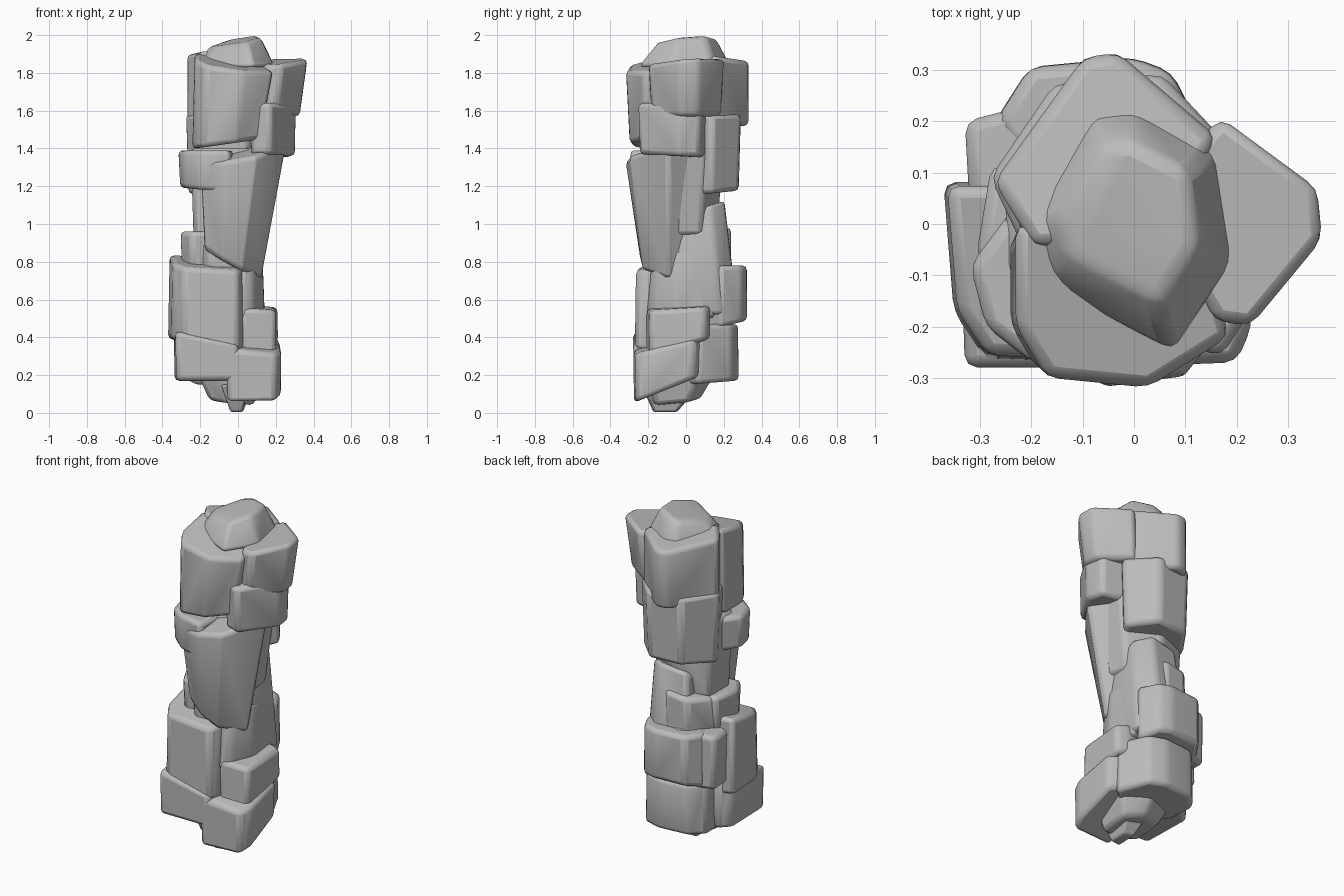
import bpy
import bmesh
import math
from mathutils import Vector

default_cube = bpy.data.objects.get("Cube")
if default_cube:
    bpy.data.objects.remove(default_cube, do_unlink=True)

# One plain stone colour
stone = bpy.data.materials.new("grey_stone")
stone.use_nodes = True
stone_colour = (0.5, 0.5, 0.5, 1)
stone.diffuse_color = stone_colour
stone.node_tree.nodes["Principled BSDF"].inputs["Base Color"].default_value = stone_colour


def rock(name, plan, low, high, foot=0.9, lean=(0, 0), top_tilt=(0, 0), base_tilt=(0, 0),
         crown=1, soft=0.024):
    """Rounded boulder: a plan outline raised from low to high.
    foot and crown scale the two ends, lean shifts the foot, the tilts slope the ends."""
    bm = bmesh.new()
    centre = sum((Vector(p) for p in plan), Vector((0, 0))) / len(plan)
    ends = ((low, foot, Vector(lean), Vector(base_tilt)),
            (high, crown, Vector((0, 0)), Vector(top_tilt)))
    for height, scale, shift, tilt in ends:
        for point in plan:
            offset = (Vector(point) - centre) * scale
            flat = centre + offset + shift
            bm.verts.new((flat.x, flat.y, height + offset.dot(tilt)))
    bmesh.ops.convex_hull(bm, input=bm.verts)
    bmesh.ops.dissolve_limit(bm, angle_limit=math.radians(4), verts=bm.verts, edges=bm.edges)
    bmesh.ops.recalc_face_normals(bm, faces=bm.faces)
    mesh = bpy.data.meshes.new(name)
    bm.to_mesh(mesh)
    bm.free()
    mesh.materials.append(stone)
    obj = bpy.data.objects.new(name, mesh)
    bpy.context.collection.objects.link(obj)
    bevel = obj.modifiers.new("worn_edges", "BEVEL")
    bevel.width = soft
    bevel.segments = 2
    bevel.limit_method = "ANGLE"
    bevel.angle_limit = math.radians(15)
    bpy.ops.object.select_all(action="DESELECT")
    obj.select_set(True)
    bpy.context.view_layer.objects.active = obj
    bpy.ops.object.shade_smooth_by_angle(angle=math.radians(50))
    return obj


# Foot of the pillar
rock("base_tip", [(-.25, -.16), (-.1, -.25), (.14, -.2), (.16, .1), (-.02, .2), (-.24, .12)],
     .06, .28, foot=.6, lean=(.02, -.03), base_tilt=(-.1, .1))
rock("base_spike", [(-.09, -.24), (.06, -.22), (.08, .06), (-.08, .08)],
     .005, .15, foot=.4, lean=(0, -.03), soft=.01)
rock("bottom_front_block", [(-.06, -.28), (.2, -.27), (.23, -.2), (.22, .04), (.1, .12), (-.06, .08)],
     .13, .37, foot=.98, top_tilt=(-.1, .25), base_tilt=(0, .4))
rock("bottom_left_block", [(-.33, -.28), (0, -.28), (.04, .04), (-.28, .1), (-.34, .04)],
     .17, .42, foot=.98, top_tilt=(-.2, .1))
rock("bottom_back_block", [(-.28, .18), (-.2, .27), (0, .29), (.11, .25), (.2, .06), (0, -.1), (-.25, 0)],
     .16, .47, foot=.94, crown=.92, base_tilt=(0, .08))

# Lower tier
rock("lower_front_slab", [(-.35, -.17), (-.29, -.26), (.0, -.27), (.03, -.2), (0, .08), (-.37, .08)],
     .36, .79, foot=1.01, crown=.97, base_tilt=(-.15, 0), top_tilt=(-.05, .2))
rock("lower_right_block", [(.02, -.21), (.2, -.19), (.21, .1), (.14, .13), (0, .1)],
     .35, .56, foot=1.02, base_tilt=(0, .3), top_tilt=(-.08, .06))
rock("lower_right_wedge", [(.01, -.21), (.08, -.18), (.14, -.05), (.13, .15), (0, .1)],
     .5, .86, crown=.85, foot=1.05)
rock("lower_back_block", [(-.33, .2), (-.21, .23), (-.1, .26), (0, 0), (-.32, .02)],
     .45, .78, foot=.97, top_tilt=(.1, 0))
rock("back_bulge", [(-.28, .2), (-.21, .31), (0, .33), (.08, .3), (.14, .18), (0, .05), (-.2, .08)],
     .46, .78, foot=.96, base_tilt=(0, .25), crown=.95)
rock("left_ledge", [(-.31, -.06), (-.25, -.17), (-.1, -.15), (-.1, .1), (-.28, .12)],
     .75, .96, crown=.98)
rock("front_ledge", [(-.21, -.13), (-.15, -.21), (0, -.19), (0, 0), (-.2, 0)],
     .72, .9, crown=.93)

# Waist
rock("waist_core", [(-.18, -.12), (.06, -.16), (.13, -.06), (.13, .14), (.04, .22), (-.15, .2)],
     .52, 1.05, foot=1.12, lean=(-.01, .035), crown=.92, top_tilt=(.1, .45))
rock("waist_back_block", [(-.28, .08), (-.17, .24), (-.02, .25), (.04, .1), (-.1, -.06), (-.26, -.02)],
     .7, .97, foot=.95, top_tilt=(.15, 0), crown=.93)
rock("waist_neck", [(-.25, -.1), (-.05, -.16), (.2, -.07), (.18, .1), (-.04, .2), (-.25, .12)],
     .94, 1.4, foot=.84, lean=(-.02, 0))
rock("front_wedge", [(-.2, -.26), (-.05, -.32), (.1, -.3), (.26, -.1), (.15, .1), (-.18, .02)],
     .79, 1.38, foot=.66, lean=(-.05, .02), base_tilt=(-.55, .1), top_tilt=(.15, .2))
rock("left_lump", [(-.32, -.08), (-.29, -.2), (-.2, -.27), (-.04, -.3), (-.02, -.1), (-.2, .08)],
     1.18, 1.39, foot=.94, base_tilt=(-.1, 0))

# Upper tier
rock("upper_back_lower_block", [(-.29, .09), (-.16, .28), (.06, .3), (.21, .14), (.05, -.08), (-.22, -.06)],
     1.16, 1.58, foot=.9, crown=.96, base_tilt=(0, .1))
rock("upper_right_lower_block", [(.06, -.22), (.17, -.26), (.31, -.04), (.29, .08), (.1, .12)],
     1.36, 1.64, foot=.95, base_tilt=(.02, -.05))
rock("upper_front_slab", [(-.23, -.2), (-.17, -.3), (.03, -.32), (.19, -.22), (.12, .03), (-.23, 0)],
     1.42, 1.85, foot=.87, lean=(-.035, 0), top_tilt=(-.14, .2), base_tilt=(.14, 0))
rock("upper_right_block", [(.17, .21), (.36, .07), (.37, -.03), (.23, -.2), (.16, -.19), (.02, .04)],
     1.57, 1.86, foot=.92, lean=(-.03, 0), top_tilt=(.08, .08))
rock("upper_back_block", [(-.28, .08), (-.1, .33), (-.03, .34), (.17, .17), (.05, -.03), (-.2, -.05)],
     1.52, 1.89, foot=.97, top_tilt=(0, -.15), crown=.97)

# Crown
rock("cap", [(-.24, 0), (-.19, -.12), (.08, -.26), (.2, -.08), (.17, .15), (0, .24), (-.09, .23)],
     1.83, 1.97, foot=1, crown=.62, top_tilt=(.2, .1))
